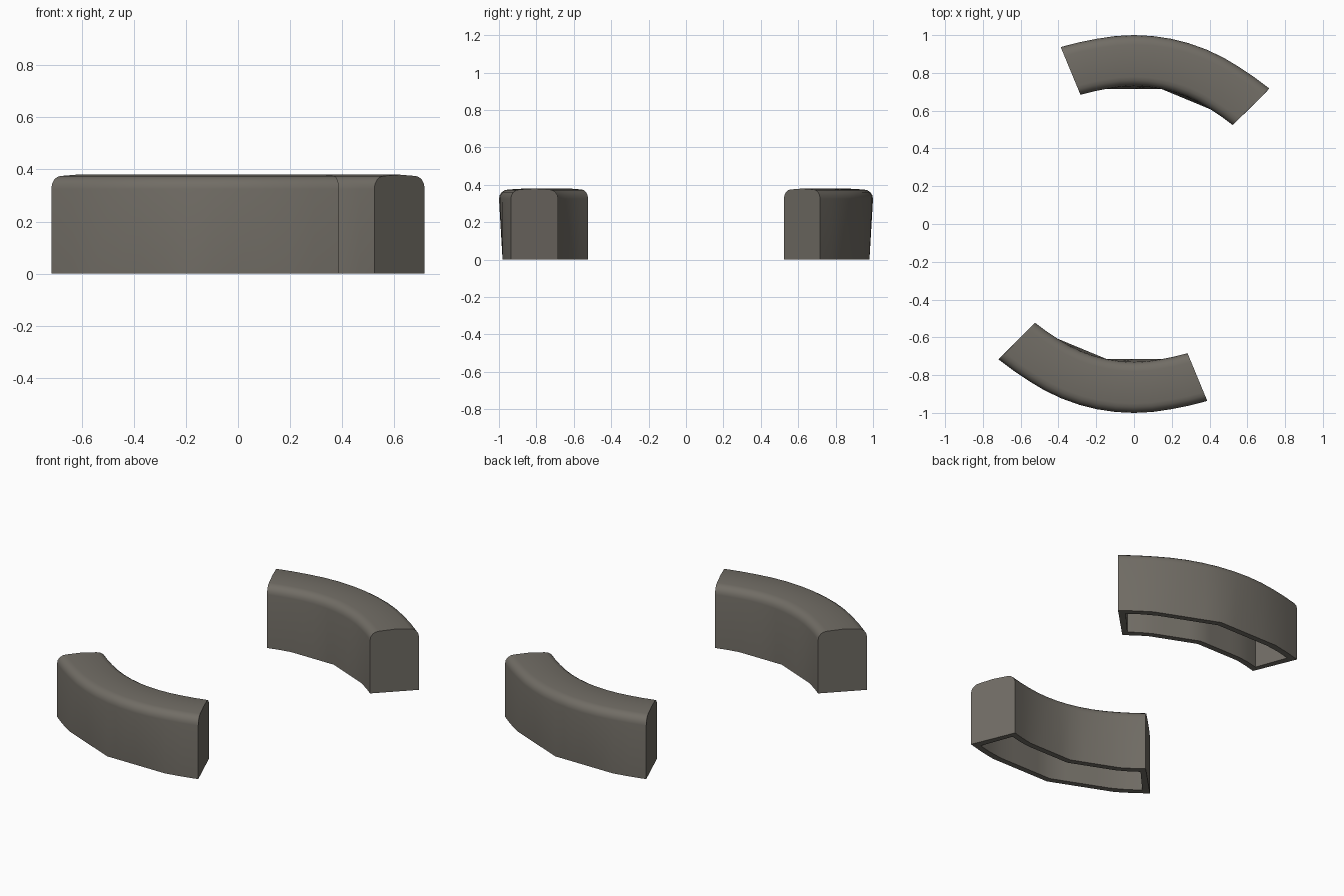
import bpy, bmesh, math

if "Cube" in bpy.data.objects:
    bpy.data.objects.remove(bpy.data.objects["Cube"])

R_IN, R_OUT, H, BEVEL, WALL = 0.73, 1.0, 0.38, 0.05, 0.035
A0, A1, STEP = 45.0, 112.5, 11.25
STATIONS = 12

mat = bpy.data.materials.new("warm grey")
mat.diffuse_color = (0.165, 0.152, 0.13, 1)
mat.use_nodes = True
mat.node_tree.nodes["Principled BSDF"].inputs["Base Color"].default_value = mat.diffuse_color


def path_factor(a, coarse):
    """Radius scale along the arc: straight flared ends, round (or coarse) middle."""
    end = max(A0 + STEP - a, a - (A1 - STEP), 0) / STEP
    if end > 0:
        return 1 + 0.014 * end ** 1.5
    if not coarse:
        return 1.0
    mid = 67.5 if a < 78.75 else 90.0
    return math.cos(math.radians(STEP)) / math.cos(math.radians(a - mid))


def outer_profile():
    """Arch section: straight sides, rounded shoulders, slightly domed top."""
    pts = [(R_OUT, 0), (R_OUT, H - BEVEL - 0.005)]
    for i in range(1, 5):
        t = math.radians(22.5 * i)
        pts.append((R_OUT - BEVEL * (1 - math.cos(t)),
                    H - 0.005 - BEVEL * (1 - math.sin(t))))
    mid = (R_IN + R_OUT) / 2
    return pts + [(mid, H)] + [(2 * mid - r, z) for r, z in reversed(pts)]


def cavity_profile():
    a, b, top = R_OUT - WALL, R_IN + WALL, H - WALL
    return [(a, 0), (a, top - 0.02), (a - 0.02, top),
            (b + 0.02, top), (b, top - 0.02), (b, 0)]


def sweep(bm, profile, a_start, a_end, turn, coarse_all=False):
    """Sweep a section around the arc and close both ends."""
    rings = []
    for i in range(STATIONS + 1):
        a = a_start + (a_end - a_start) * i / STATIONS
        ring = []
        for r, z in profile:
            rr = r * path_factor(a, coarse_all or z == 0)
            t = math.radians(a + turn)
            ring.append(bm.verts.new((rr * math.cos(t), rr * math.sin(t), z)))
        rings.append(ring)
    for p, q in zip(rings, rings[1:]):
        for j in range(len(profile) - 1):
            bm.faces.new((p[j], p[j + 1], q[j + 1], q[j]))
    bm.faces.new(rings[0])
    bm.faces.new(rings[-1])
    return rings


def curved_block(name, turn):
    bm = bmesh.new()
    # outer body and the hollow underside
    body = sweep(bm, outer_profile(), A0, A1, turn)
    inset = math.degrees(WALL / 0.87)
    hollow = sweep(bm, cavity_profile(), A0 + inset, A1 - inset, turn, True)
    # bottom rim joining them
    for side in (0, -1):
        for i in range(STATIONS):
            bm.faces.new((body[i][side], body[i + 1][side],
                          hollow[i + 1][side], hollow[i][side]))
    for k in (0, -1):
        bm.faces.new((body[k][0], body[k][-1], hollow[k][-1], hollow[k][0]))
    bmesh.ops.recalc_face_normals(bm, faces=bm.faces[:])
    me = bpy.data.meshes.new(name)
    bm.to_mesh(me)
    bm.free()
    me.materials.append(mat)
    ob = bpy.data.objects.new(name, me)
    bpy.context.collection.objects.link(ob)
    bpy.ops.object.select_all(action='DESELECT')
    ob.select_set(True)
    bpy.context.view_layer.objects.active = ob
    bpy.ops.object.shade_smooth_by_angle(angle=math.radians(35))


# two identical blocks, half a turn apart
curved_block("back_curved_block", 0)
curved_block("front_curved_block", 180)
